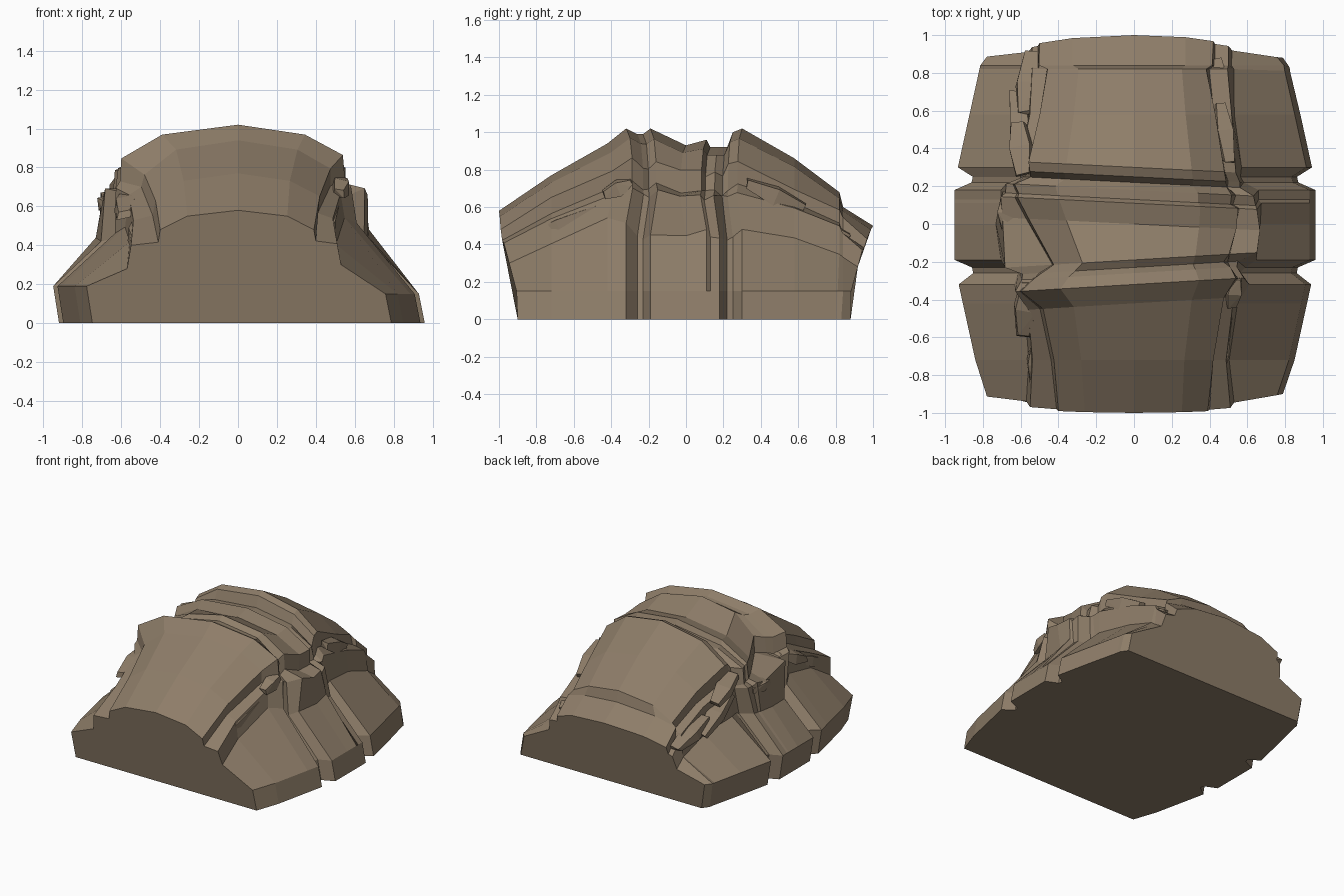
import bpy, bmesh, math, random
from mathutils import Matrix, Vector

if "Cube" in bpy.data.objects:
    bpy.data.objects.remove(bpy.data.objects["Cube"])

random.seed(4)
rock = bpy.data.materials.new("tan rock")
rock.diffuse_color = (0.27, 0.205, 0.14, 1)
rock.use_nodes = True
rock.node_tree.nodes["Principled BSDF"].inputs["Base Color"].default_value = rock.diffuse_color


def finish(name, bm):
    bmesh.ops.recalc_face_normals(bm, faces=bm.faces)
    me = bpy.data.meshes.new(name)
    bm.to_mesh(me)
    bm.free()
    me.materials.append(rock)
    ob = bpy.data.objects.new(name, me)
    bpy.context.collection.objects.link(ob)
    return ob


# Cross-sections along y: y, cliff x, cliff z, plateau x, plateau z,
# crown z, extra plateau width on the left
SECTIONS = [
    (-1.00, .53, .30, .39, .48, .58, .01),
    (-0.72, .51, .42, .41, .64, .77, .02),
    (-0.42, .54, .53, .47, .78, .94, .02),
    (-0.32, .60, .50, .53, .85, 1.02, .07),
    (-0.26, .57, .44, .50, .82, .99, .03),
    (-0.23, .58, .44, .48, .81, .99, .00),
    (-0.19, .66, .46, .50, .83, 1.02, -.08),
    (0.00, .68, .46, .53, .80, .93, .02),
    (0.11, .68, .46, .54, .80, .96, .07),
    (0.13, .67, .45, .52, .78, .92, .10),
    (0.18, .66, .45, .52, .78, .92, .12),
    (0.22, .57, .44, .48, .78, .92, .08),
    (0.25, .57, .46, .48, .82, 1.00, .08),
    (0.30, .57, .48, .47, .84, 1.02, .08),
    (0.58, .53, .44, .42, .71, .86, .07),
    (0.82, .52, .36, .39, .57, .68, .06),
    (0.84, .52, .33, .42, .53, .60, .08),
    (1.00, .52, .28, .42, .43, .50, .08),
]


def foot_width(y):
    """Half width at the ground: bowed, with two vertical cracks."""
    crack = .09 if .21 < abs(y) < .27 else 0
    return .95 - .22 * max(0, abs(y) - .22) - crack


def half(w, xc, zc, xt, zt, crown, left):
    """Foot to shoulder profile for one flank."""
    h = zt - zc
    foot = [(w - .03, 0), (w, .19)] if left else [(w + .01, 0), (w - .02, .15)]
    return foot + [(xc, zc), (xc - .02, zc + .6 * h), (xt + .01, zc + .68 * h),
                   (xt, zt), (.65 * xt, crown - .3 * (crown - zt))]


# Main rock: loft with leaning, slightly bowed end walls
bm = bmesh.new()
rings = []
for i, (y, xc, zc, xt, zt, cr, dl) in enumerate(SECTIONS):
    w = foot_width(y)
    right = half(w, xc, zc, xt, zt, cr, False)
    left = half(w, xc + .04, zc - .02, xt + dl, zt, cr, True)
    pts = right + [(0, cr)] + [(-x, z) for x, z in reversed(left)]
    ring = []
    for k, (x, z) in enumerate(pts):
        lean = min(1, max(0, z - .12) / .33)
        lim = .88 + .12 * lean if y > 0 else .90 + .10 * lean
        yy = y
        if abs(y) == 1:
            yy = math.copysign(lim - (.15 if y > 0 else .06) * x * x * lean, y)
        elif abs(y) < .5 and 3 <= k <= 11:
            yy += (.06 if y < 0 else -.05) * x     # cracks run slightly askew
        elif abs(y) > .8:
            yy = min(y, lim - (.08 if y < .83 else .05))
        # irregular weathering on the cliff bands only
        if (2 <= k <= 5 or 9 <= k <= 12) and 0 < i < len(SECTIONS) - 1:
            x += random.uniform(-.012, .012)
            z += random.uniform(-.02, .02)
        ring.append(bm.verts.new((x, yy, z)))
    rings.append(ring)
for a, b in zip(rings, rings[1:]):
    n = len(a)
    for k in range(n):
        bm.faces.new((a[k], a[(k + 1) % n], b[(k + 1) % n], b[k]))
bm.faces.new(rings[0])
bm.faces.new(rings[-1])
finish("layered_rock", bm)


def shard(name, centre, size, yaw, pitch, roll):
    """Thin broken ledge: tapered convex slab with uneven corners."""
    bm = bmesh.new()
    turn = (Matrix.Translation(centre) @ Matrix.Rotation(yaw, 4, 'Z')
            @ Matrix.Rotation(pitch, 4, 'X') @ Matrix.Rotation(roll, 4, 'Y'))
    for sx in (-1, 1):
        for sy in (-1, 0, 1):
            for sz in (-1, 1):
                taper = (.75 if sz > 0 else 1) * (1 if sy == 0 else .6)
                p = Vector((sx * size[0] * taper, sy * size[1], sz * size[2] * (1 if sy == 0 else .5)))
                bm.verts.new(turn @ (p * random.uniform(.42, .52)))
    bmesh.ops.convex_hull(bm, input=bm.verts)
    finish(name, bm)


# Jagged ledges on the left cliff, following the slope of each block
LEFT = [(-.50, -.74, .47, .40), (-.57, -.45, .62, .34), (-.66, .06, .62, .22),
        (-.60, .40, .69, .30), (-.60, .50, .54, .44), (-.56, .74, .48, .36)]
for k, (x, y, z, ln) in enumerate(LEFT):
    shard(f"left_ledge_{k + 1}", (x, y, z), (.15, ln, .07),
          random.uniform(-.12, .12), 0 if abs(y) < .2 else math.copysign(.4, -y), -.2)

# Ledges on the right cliff
RIGHT = [(.46, -.68, .50, .44), (.53, -.36, .70, .18), (.48, .48, .66, .34), (.46, .72, .50, .34)]
for k, (x, y, z, ln) in enumerate(RIGHT):
    shard(f"right_ledge_{k + 1}", (x, y, z), (.11, ln, .09),
          math.copysign(.15, y), math.copysign(.4, -y), .2)
